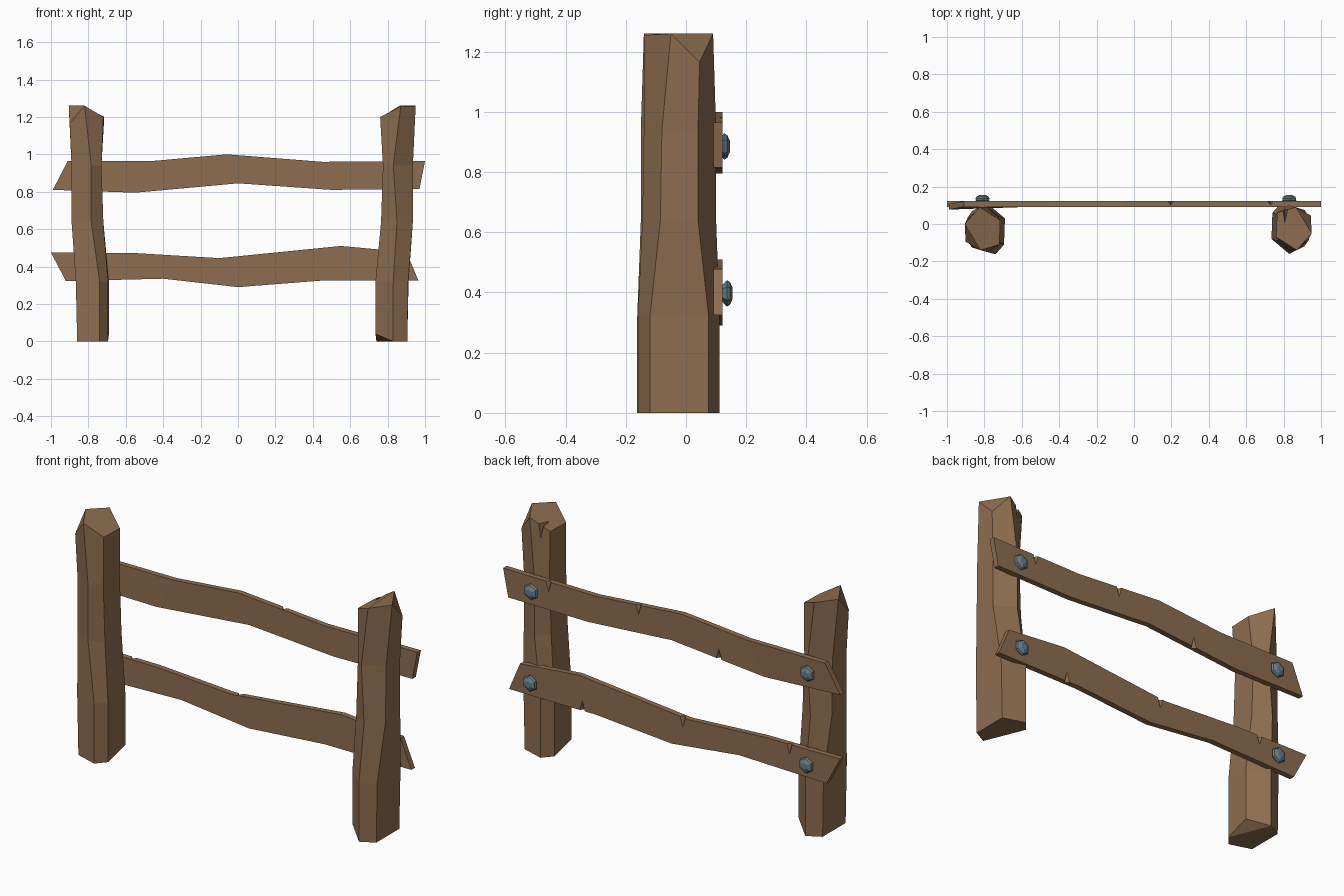
import bpy, bmesh, math
from mathutils import Vector

if "Cube" in bpy.data.objects:
    bpy.data.objects.remove(bpy.data.objects["Cube"])


def material(name, rgb):
    m = bpy.data.materials.new(name)
    m.diffuse_color = (*rgb, 1)
    m.use_nodes = True
    m.node_tree.nodes["Principled BSDF"].inputs["Base Color"].default_value = m.diffuse_color
    return m


WOOD = material("brown wood", (0.27, 0.155, 0.08))
STEEL = material("blue grey steel", (0.14, 0.21, 0.25))


def finish(bm, name, mat):
    bmesh.ops.recalc_face_normals(bm, faces=bm.faces)
    me = bpy.data.meshes.new(name)
    bm.to_mesh(me)
    bm.free()
    me.materials.append(mat)
    ob = bpy.data.objects.new(name, me)
    bpy.context.collection.objects.link(ob)
    return ob


def loft(rings):
    """Join rings of equal length with quads, leaving the ends open."""
    bm = bmesh.new()
    vs = [[bm.verts.new(p) for p in r] for r in rings]
    n = len(rings[0])
    for a, b in zip(vs, vs[1:]):
        for i in range(n):
            j = (i + 1) % n
            bm.faces.new((a[i], a[j], b[j], b[i]))
    return bm, vs


def carve(target, wedges):
    """Cut pointed cracks, each given as the four corners of a wedge."""
    bm = bmesh.new()
    for pts in wedges:
        v = [bm.verts.new(p) for p in pts]
        for tri in ((0, 1, 2), (0, 1, 3), (1, 2, 3), (2, 0, 3)):
            bm.faces.new([v[i] for i in tri])
    cutter = finish(bm, target.name + "_crack_cutter", WOOD)
    cutter.hide_render = True
    cutter.display_type = 'WIRE'
    mod = target.modifiers.new("cracks", 'BOOLEAN')
    mod.operation = 'DIFFERENCE'
    mod.solver = 'EXACT'
    mod.object = cutter


# Post cross-sections: height, then six xy corners
SECTIONS = [
    (0.00, [(.735, -.08), (.83, -.16), (.905, -.12), (.905, .075), (.785, .112), (.74, .06)]),
    (0.32, [(.735, -.08), (.83, -.16), (.91, -.12), (.912, .075), (.785, .112), (.74, .06)]),
    (0.64, [(.765, -.09), (.85, -.145), (.935, -.085), (.935, .04), (.83, .10), (.765, .05)]),
    (0.94, [(.775, -.09), (.83, -.14), (.935, -.08), (.935, .04), (.83, .10), (.775, .05)]),
]
TOP = [(.76, -.07, 1.2), (.87, -.14, 1.255), (.95, -.05, 1.26),
       (.945, .045, 1.165), (.865, .09, 1.26), (.765, .06, 1.2)]


def post(name, turned):
    rings = [[(x, y, z) for x, y in pts] for z, pts in SECTIONS] + [TOP]
    rings[0][0] = (.735, -.08, .04)
    if turned:  # same post, half a turn around
        rings = [[(.045 - x, -.05 - y, z) for x, y, z in r] for r in rings]
    bm, vs = loft(rings)
    b, t = vs[0], vs[-1]
    bm.faces.new((b[5], b[0], b[1]))          # chipped foot
    bm.faces.new((b[1], b[2], b[3], b[4], b[5]))
    bm.faces.new((t[0], t[1], t[2], t[4], t[5]))  # slanted top
    bm.faces.new((t[2], t[3], t[4]))          # chopped corner
    return finish(bm, name, WOOD)


post("left_post", True)
right_post = post("right_post", False)
carve(right_post, [((.77, .14, 1.31), (.845, .14, 1.31), (.81, .14, 1.11), (.805, -.04, 1.26))])


# Rails: wavy planks from matching top and bottom outlines
def rail(name, top, bottom, cracks, twist):
    y0, y1 = .092, .122
    rings = []
    for i, ((xt, zt), (xb, zb)) in enumerate(zip(top, bottom)):
        d = twist if i == 0 else 0
        rings.append([(xb, y0 - d, zb), (xb, y1 - d, zb), (xt, y1, zt), (xt, y0, zt)])
    bm, vs = loft(rings)
    bm.faces.new(vs[0])
    bm.faces.new(vs[-1])
    ob = finish(bm, name, WOOD)
    carve(ob, [((x - .03, .135, z + .02 * s), (x + .03, .135, z + .02 * s),
                (x, .135, z - .085 * s), (x, .097, z + .01 * s)) for x, z, s in cracks])


rail("upper_rail",
     [(-.91, .965), (-.45, .965), (-.06, 1.0), (.45, .96), (1.0, .965)],
     [(-.99, .81), (-.55, .795), (0, .845), (.5, .81), (.97, .815)],
     [(.73, .962, 1), (.197, .98, 1), (-.28, .82, -1)], .015)
rail("lower_rail",
     [(-1.0, .475), (-.55, .472), (-.1, .445), (.55, .51), (.9, .478)],
     [(-.92, .322), (-.4, .335), (0, .29), (.45, .325), (.965, .325)],
     [(.53, .325, -1), (-.067, .447, 1), (-.7, .473, 1)], 0)


# Six-sided bolt heads on the back of the rails
def bolt(name, x, y, z):
    rings = [[(x + r * math.cos(math.pi * (k + .5) / 3), y + dy,
               z + r * math.sin(math.pi * (k + .5) / 3)) for k in range(6)]
             for r, dy in ((.025, -.008), (.044, .010), (.038, .020), (.018, .029))]
    bm, vs = loft(rings)
    bm.faces.new(vs[0])
    bm.faces.new(vs[-1])
    finish(bm, name, STEEL)


for side, x in (("left", -.81), ("right", .83)):
    bolt(side + "_upper_bolt", x, .117, .885)
    bolt(side + "_lower_bolt", x, .126, .397)
